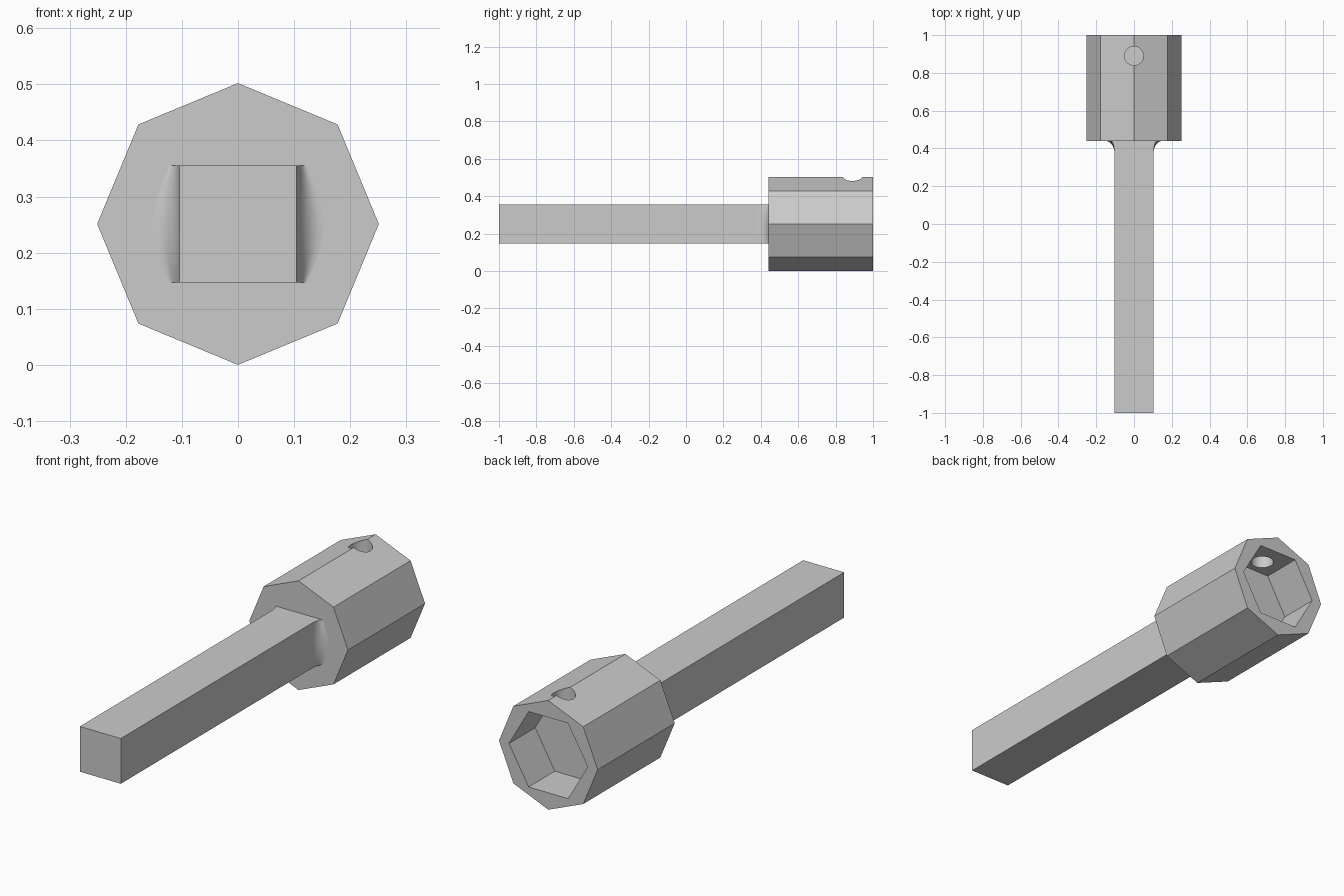
import bpy, bmesh, math

if "Cube" in bpy.data.objects:
    bpy.data.objects.remove(bpy.data.objects["Cube"])

ZC = 0.251          # height of the main axis
HALF = 0.104        # half width of the square shank
HEAD_Y = 0.44       # front face of the head

grey = bpy.data.materials.new("plain grey")
grey.diffuse_color = (0.6, 0.6, 0.6, 1)
grey.use_nodes = True
grey.node_tree.nodes["Principled BSDF"].inputs["Base Color"].default_value = grey.diffuse_color


def make_object(name, bm):
    bmesh.ops.recalc_face_normals(bm, faces=bm.faces)
    mesh = bpy.data.meshes.new(name)
    bm.to_mesh(mesh)
    bm.free()
    mesh.materials.append(grey)
    ob = bpy.data.objects.new(name, mesh)
    bpy.context.collection.objects.link(ob)
    return ob


def prism(name, sides, radius, start, end, turn=0.0, axis="Y", y=0.0, open_end=False):
    """Regular prism along Y (around the main axis) or along Z (at the given y)."""
    bm = bmesh.new()
    rings = []
    for t in (start, end):
        ring = []
        for i in range(sides):
            a = turn + 2 * math.pi * i / sides
            u, v = radius * math.cos(a), radius * math.sin(a)
            ring.append(bm.verts.new((u, t, ZC + v) if axis == "Y" else (u, y + v, t)))
        rings.append(ring)
    for i in range(sides):
        j = (i + 1) % sides
        bm.faces.new((rings[0][i], rings[0][j], rings[1][j], rings[1][i]))
    bm.faces.new(rings[0])
    if not open_end:
        bm.faces.new(rings[1])
    return make_object(name, bm)


def smooth(ob):
    bpy.ops.object.select_all(action="DESELECT")
    ob.select_set(True)
    bpy.context.view_layer.objects.active = ob
    bpy.ops.object.shade_smooth_by_angle(angle=math.radians(30))


# Square shank, open where it meets the head
prism("shank", 4, HALF * math.sqrt(2), -1.0, HEAD_Y, math.pi / 4, open_end=True)

# Octagonal head with a hexagonal socket and a round cross hole in the top
head = prism("socket_head", 8, 0.251, HEAD_Y, 1.0)
cutters = [
    prism("socket_cutter", 6, 0.2, 0.81, 1.1),
    prism("hole_cutter", 48, 0.05, ZC, 0.6, axis="Z", y=0.89),
]
bpy.context.view_layer.objects.active = head
for cutter in cutters:
    cutter.hide_render = True
    mod = head.modifiers.new(cutter.name, "BOOLEAN")
    mod.operation = "DIFFERENCE"
    mod.solver = "EXACT"
    mod.object = cutter
    bpy.ops.object.modifier_apply(modifier=mod.name)
    bpy.data.objects.remove(cutter)
smooth(head)

# Curved fillets between the shank sides and the head
ROWS, STEPS = 24, 10
for name, side in (("left_fillet", -1), ("right_fillet", 1)):
    bm = bmesh.new()
    grid = []
    for r in range(ROWS + 1):
        t = 2 * r / ROWS - 1
        flare = 0.122 + 0.031 * math.cos(t * math.pi / 2) - HALF
        row = []
        for s in range(STEPS + 1):
            a = math.pi / 2 * s / STEPS
            x = HALF + flare * (1 - math.cos(a))
            y = HEAD_Y - 0.06 + 0.06 * math.sin(a)
            row.append(bm.verts.new((side * x, y, ZC + t * HALF)))
        row.append(bm.verts.new((side * HALF, HEAD_Y, ZC + t * HALF)))
        grid.append(row)
    for lower, upper in zip(grid, grid[1:]):
        for s in range(STEPS):
            bm.faces.new((lower[s], lower[s + 1], upper[s + 1], upper[s]))
    bm.faces.new(grid[0])
    bm.faces.new(grid[-1])
    smooth(make_object(name, bm))
